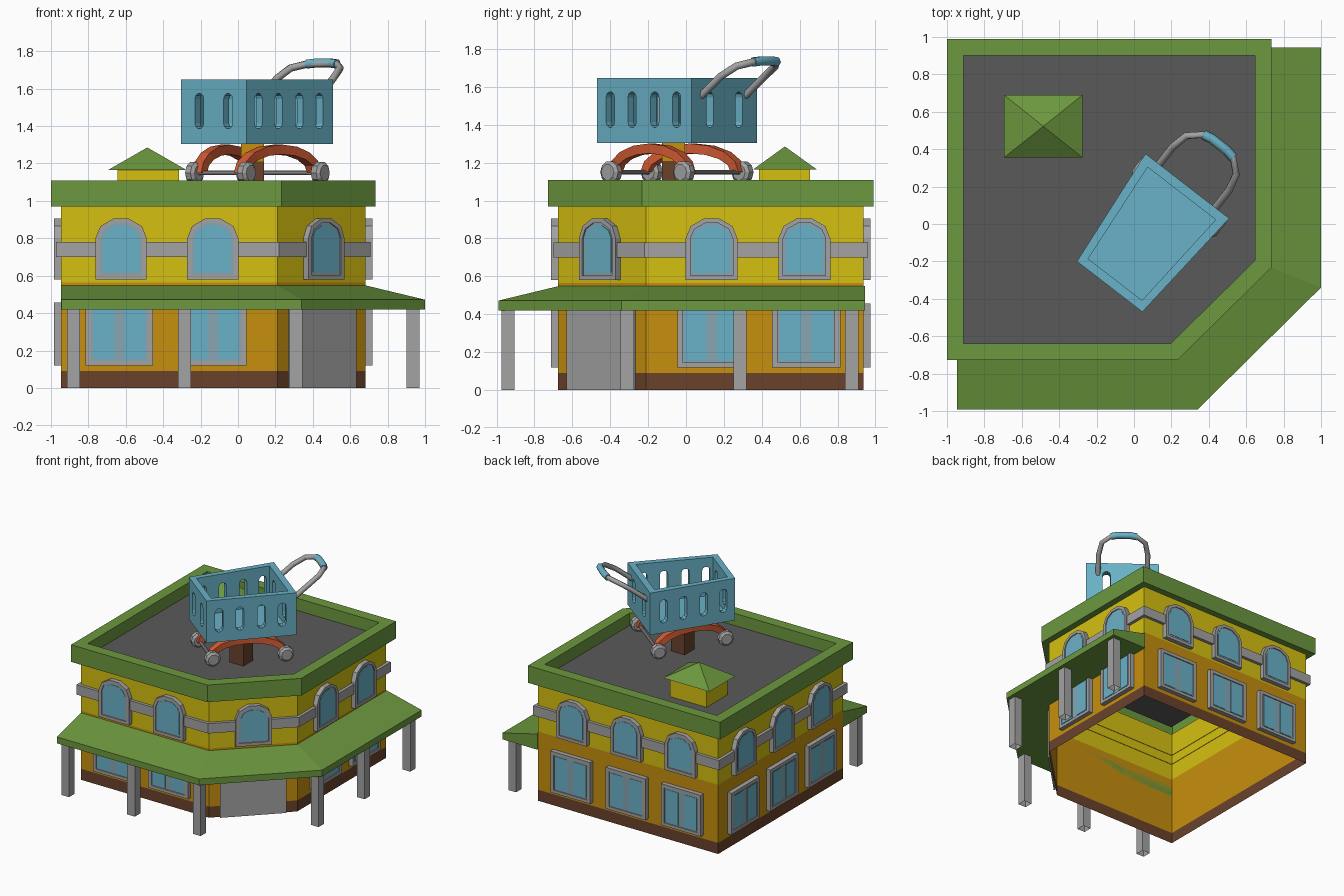
import bpy, bmesh, math
from mathutils import Vector

if "Cube" in bpy.data.objects:
    bpy.data.objects.remove(bpy.data.objects["Cube"])


def material(name, r, g, b):
    m = bpy.data.materials.new(name)
    m.diffuse_color = [((c / 255 + 0.055) / 1.055) ** 2.4 for c in (r, g, b)] + [1]
    m.use_nodes = True
    m.node_tree.nodes["Principled BSDF"].inputs["Base Color"].default_value = m.diffuse_color
    return m


GREEN = material("roof green", 108, 152, 62)
YELLOW = material("wall yellow", 213, 192, 16)
ORANGE = material("wall orange", 198, 143, 14)
BROWN = material("base brown", 106, 66, 43)
GRAY = material("trim gray", 163, 163, 163)
DARK = material("roof gray", 90, 90, 90)
BLUE = material("light blue", 106, 178, 200)
HAZE = material("glass edge blue", 136, 166, 178)
RED = material("frame red orange", 212, 92, 52)


def loft(name, rings, mats, start=True, end=True):
    """Join rings of points with quads; mats gives one material per band."""
    mats = mats if isinstance(mats, list) else [mats] * (len(rings) - 1)
    slots = list(dict.fromkeys(mats))
    bm = bmesh.new()
    vs = [[bm.verts.new(p) for p in r] for r in rings]
    n = len(rings[0])
    for k, m in enumerate(mats):
        for i in range(n):
            j = (i + 1) % n
            f = bm.faces.new((vs[k][i], vs[k][j], vs[k + 1][j], vs[k + 1][i]))
            f.material_index = slots.index(m)
    if start:
        bm.faces.new(vs[0][::-1]).material_index = slots.index(mats[0])
    if end:
        bm.faces.new(vs[-1]).material_index = slots.index(mats[-1])
    bmesh.ops.recalc_face_normals(bm, faces=bm.faces)
    me = bpy.data.meshes.new(name)
    bm.to_mesh(me)
    bm.free()
    for m in slots:
        me.materials.append(m)
    ob = bpy.data.objects.new(name, me)
    bpy.context.collection.objects.link(ob)
    return ob


def bake(ob):
    """Replace an object by its evaluated mesh."""
    dg = bpy.context.evaluated_depsgraph_get()
    me = bpy.data.meshes.new_from_object(ob.evaluated_get(dg))
    name = ob.name
    bpy.data.objects.remove(ob)
    new = bpy.data.objects.new(name, me)
    new.name = name
    bpy.context.collection.objects.link(new)
    return new


def rect(x0, x1, y0, y1, z):
    return [(x0, y0, z), (x1, y0, z), (x1, y1, z), (x0, y1, z)]


def plan(d, z):
    """Building outline with cut corner, offset outward by d."""
    k = 0.414 * d
    return [(-0.947 - d, -0.675 - d, z), (0.21 + k, -0.675 - d, z),
            (0.683 + d, -0.21 - k, z), (0.683 + d, 0.937 + d, z), (-0.947 - d, 0.937 + d, z)]


# Walls, parapet, roof deck, belt
loft("walls", [plan(0, z) for z in (0, 0.09, 0.565, 0.97)], [BROWN, ORANGE, YELLOW], False, False)
loft("parapet", [plan(0, 0.97), plan(0.053, 0.97), plan(0.053, 1.11), plan(-0.036, 1.11),
                 plan(-0.036, 1.01)], GREEN, False, False)
loft("roof_deck", [plan(-0.036, 1.005), plan(-0.036, 1.01)], DARK)
loft("belt", [plan(-0.004, 0.70), plan(0.025, 0.70), plan(0.025, 0.78), plan(-0.004, 0.78)],
     GRAY, False, False)

# Awning swept around front, corner and right side
sections = []
for i in range(4):
    a, b = plan(0, 0)[i], list(plan(0.316, 0)[i])
    if i == 0:
        b[0] = -0.945
    if i == 3:
        b[1] = 0.945
        a = (a[0], 0.945, 0)
    sections.append([(a[0], a[1], 0.548), (b[0], b[1], 0.472), (b[0], b[1], 0.42), (a[0], a[1], 0.42)])
loft("awning", sections, GREEN)

# Awning columns
for x, y in [(-0.88, -0.94), (-0.285, -0.94), (0.31, -0.94),
             (0.935, -0.31), (0.935, 0.285), (0.935, 0.875)]:
    loft("column", [rect(x - 0.035, x + 0.035, y - 0.035, y + 0.035, z) for z in (0, 0.43)],
         GRAY, False, True)


def on_wall(origin, n, pts, d):
    """Map (along, z) points onto a vertical wall with outward normal n."""
    o, n = Vector(origin), Vector(n).normalized()
    t = Vector((-n.y, n.x))
    return [(*(o + t * a + n * d), z) for a, z in pts]


def box2(c, hw, z0, z1):
    return [(c - hw, z0), (c + hw, z0), (c + hw, z1), (c - hw, z1)]


def arch2(hw, z0, rise):
    arc = [(hw * math.cos(i * math.pi / 5), 0.80 + rise * math.sin(i * math.pi / 5)) for i in range(6)]
    return [(-hw, z0), (hw, z0)] + arc


def window(o, n, outer, inner, panes):
    w = lambda p, d: on_wall(o, n, p, d)
    loft("window_frame", [w(outer, 0), w(outer, 0.037), w(inner, 0.037), w(inner, 0.028)],
         GRAY, False, False)
    loft("window_glass", [w(inner, 0.027), w(inner, 0.029)], HAZE, False)
    for p in panes:
        loft("window_pane", [w(p, 0.029), w(p, 0.032)], BLUE, False)


def arch_window(o, n):
    window(o, n, arch2(0.137, 0.58, 0.11), arch2(0.112, 0.605, 0.085), [arch2(0.098, 0.62, 0.071)])


def shop_window(o, n):
    window(o, n, box2(0, 0.18, 0.12, 0.458), box2(0, 0.15, 0.145, 0.43),
           [box2(s * 0.084, 0.056, 0.155, 0.42) for s in (-1, 1)])


# Windows: two on front and right, three on back and left
for make, centres in ((arch_window, (-0.625, -0.135, 0.355)), (shop_window, (-0.635, -0.135, 0.365))):
    for k, c in enumerate(centres):
        if k < 2:
            make((c, -0.675), (0, -1))
            make((0.683, -c), (1, 0))
        make((c, 0.937), (0, 1))
        make((-0.947, -c), (-1, 0))
corner, diag = (0.4465, -0.4425), (1, -1)
arch_window(corner, diag)

# Corner door
door = box2(0, 0.25, 0, 0.43)
loft("door", [on_wall(corner, diag, door, d) for d in (0, 0.015)], GRAY, False)

# Roof hut
loft("hut_body", [rect(-0.645, -0.315, 0.385, 0.655, z) for z in (1.01, 1.17)], YELLOW)
loft("hut_roof", [rect(-0.695, -0.275, 0.355, 0.69, 1.165),
                  rect(-0.486, -0.484, 0.521, 0.523, 1.285)], GREEN)

# Cart sign post
loft("sign_post", [rect(0.015, 0.138, -0.128, -0.005, z) for z in (1.01, 1.21, 1.31)], [BROWN, ORANGE])

U, V, C = Vector((0.791, -0.611, 0)), Vector((0.611, 0.791, 0)), Vector((0.0775, -0.066, 0))


def cart(u, v, z):
    return C + U * u + V * v + Vector((0, 0, z))


def basket_ring(back, vb, front, vf, z):
    return [cart(-front, vf, z), cart(front, vf, z), cart(back, vb, z), cart(-back, vb, z)]


# Basket with slots cut through its four sides
outer = (0.283, 0.34, 0.221, -0.34)
inner = (0.23, 0.29, 0.182, -0.292)
basket = loft("basket", [basket_ring(*outer, 1.305), basket_ring(*outer, 1.648),
                         basket_ring(*inner, 1.648), basket_ring(*inner, 1.335)], BLUE)
capsule = [(0.03 * math.cos(i * math.pi / 5 + (math.pi if i > 5 else 0) - (6 * math.pi / 5 if i > 5 else 0)),
            (1.545 if i <= 5 else 1.415) + 0.03 * (math.sin(i * math.pi / 5) if i <= 5
                                                 else -math.sin((i - 6) * math.pi / 5)))
           for i in range(12)]
ring = basket_ring(*outer, 0)
cutters = []
for e in range(4):
    a, b = ring[e].to_2d(), ring[(e + 1) % 4].to_2d()
    n = (b - a).normalized()
    n = Vector((n.y, -n.x))
    if n.dot((a + b) / 2 - C.to_2d()) < 0:
        n = -n
    for f in ((0.28, 0.72) if e % 2 == 0 else (0.14, 0.37, 0.61, 0.84) if e == 1 else (0.16, 0.39, 0.63, 0.86)):
        cutters.append(loft("slot_cutter", [on_wall(a.lerp(b, f), n, capsule, d) for d in (-0.1, 0.04)], BLUE))
for c in cutters:
    c.hide_render = True
    mod = basket.modifiers.new("slot", 'BOOLEAN')
    mod.operation, mod.object, mod.solver = 'DIFFERENCE', c, 'EXACT'
basket = bake(basket)
for c in cutters:
    bpy.data.objects.remove(c)


def tube(name, pts, radius, mat):
    cu = bpy.data.curves.new(name, 'CURVE')
    cu.dimensions = '3D'
    cu.bevel_depth, cu.bevel_resolution, cu.use_fill_caps = radius, 1, True
    sp = cu.splines.new('POLY')
    sp.points.add(len(pts) - 1)
    for p, q in zip(sp.points, pts):
        p.co = (*q, 1)
    cu.materials.append(mat)
    ob = bpy.data.objects.new(name, cu)
    bpy.context.collection.objects.link(ob)
    return bake(ob)


# Push handle and grip
half = [(0.19, 0.32, 1.545), (0.19, 0.46, 1.655), (0.168, 0.55, 1.71), (0.1, 0.61, 1.732)]
tube("handle", [cart(-u, v, z) for u, v, z in half] + [cart(*p) for p in half[::-1]], 0.02, GRAY)
tube("handle_grip", [cart(u, 0.61 + d, 1.732 + d / 2) for u, d in
                     ((-0.1, 0), (-0.05, 0.01), (0.05, 0.01), (0.1, 0))], 0.027, BLUE)


# Wheels and axles
def disc(u, v, r):
    return [cart(u, v + r * math.cos(i * math.pi / 5), 1.15 + r * math.sin(i * math.pi / 5)) for i in range(10)]


for u, v in ((0.175, -0.28), (0.253, 0.265)):
    loft("axle", [disc(s * u, v, 0.013) for s in (-1, 1)], GRAY)
    for s in (-1, 1):
        loft("wheel", [disc(s * u + w, v, r) for w, r in
                       ((-0.032, 0.042), (-0.018, 0.06), (0.018, 0.06), (0.032, 0.042))], GRAY)

# Arched side frames joining front and rear wheels
for s in (-1, 1):
    rings = []
    for i in range(9):
        t = i * math.pi / 8
        k = (1 - math.cos(t)) / 2
        u, v, z = s * (0.14 + 0.075 * k), -0.28 + 0.545 * k, 1.15 + 0.125 * math.sin(t)
        rings.append([cart(u + w, v - q * math.cos(t), z + q * math.sin(t))
                      for w, q in ((-0.03, -0.026), (0.03, -0.026), (0.03, 0.026), (-0.03, 0.026))])
    loft("wheel_arch", rings, RED)
